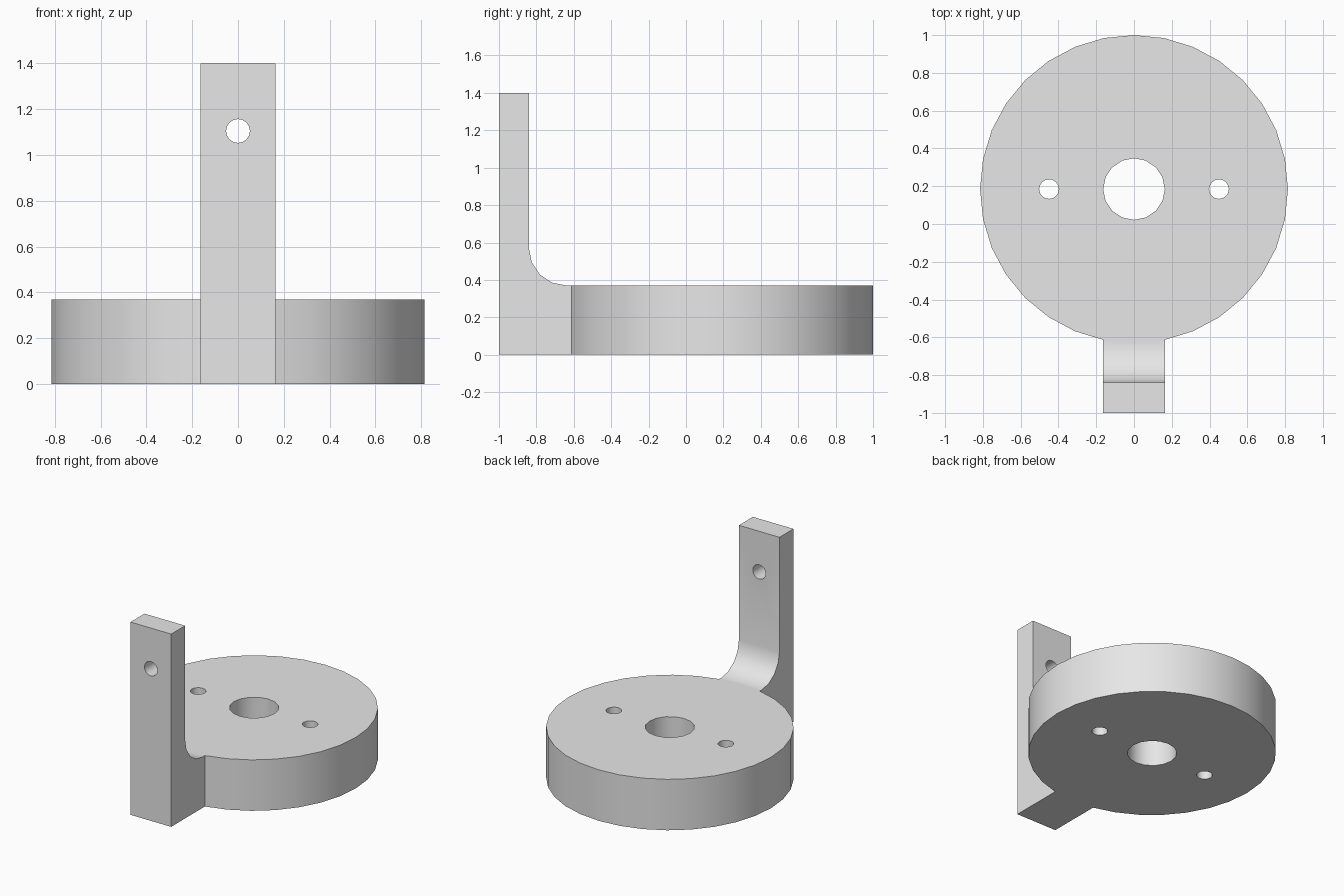
import bpy, bmesh
from math import radians, sin, cos, pi

cube = bpy.data.objects.get("Cube")
if cube:
    bpy.data.objects.remove(cube, do_unlink=True)

DISC_Y, DISC_R, DISC_H = 0.185, 0.815, 0.37
ARM_HALF, ARM_FRONT, ARM_BACK, ARM_TOP = 0.163, -1.0, -0.84, 1.4
FILLET = 0.2

grey = bpy.data.materials.new("light grey")
grey.use_nodes = True
grey.diffuse_color = (0.8, 0.8, 0.8, 1)
grey.node_tree.nodes["Principled BSDF"].inputs["Base Color"].default_value = (0.8, 0.8, 0.8, 1)


def cylinder(name, radius, depth, location, sides, rotation=(0, 0, 0)):
    bpy.ops.mesh.primitive_cylinder_add(vertices=sides, radius=radius, depth=depth,
                                        location=location, rotation=rotation)
    obj = bpy.context.object
    obj.name = name
    obj.data.materials.append(grey)
    return obj


def extrude_x(name, profile, half_width):
    """Solid made by sweeping a (y, z) outline across x."""
    bm = bmesh.new()
    face = bm.faces.new([bm.verts.new((-half_width, y, z)) for y, z in profile])
    side = bmesh.ops.extrude_face_region(bm, geom=[face])
    verts = [v for v in side["geom"] if isinstance(v, bmesh.types.BMVert)]
    bmesh.ops.translate(bm, verts=verts, vec=(2 * half_width, 0, 0))
    bmesh.ops.recalc_face_normals(bm, faces=bm.faces)
    mesh = bpy.data.meshes.new(name)
    bm.to_mesh(mesh)
    bm.free()
    mesh.materials.append(grey)
    obj = bpy.data.objects.new(name, mesh)
    bpy.context.collection.objects.link(obj)
    return obj


def combine(target, tool, operation):
    """Boolean the tool into the target, then discard the tool."""
    mod = target.modifiers.new(operation.lower(), 'BOOLEAN')
    mod.operation, mod.object, mod.solver = operation, tool, 'EXACT'
    bpy.ops.object.select_all(action='DESELECT')
    bpy.context.view_layer.objects.active = target
    target.select_set(True)
    bpy.ops.object.modifier_apply(modifier=mod.name)
    bpy.data.objects.remove(tool, do_unlink=True)


# Round base
bracket = cylinder("base_with_arm", DISC_R, DISC_H, (0, DISC_Y, DISC_H / 2), 32)

# Upright arm, with a rounded inner corner and a foot running into the base
fillet = [(ARM_BACK + FILLET * (1 - cos(a)), DISC_H + FILLET * (1 - sin(a)))
          for a in (i * pi / 8 for i in range(5))]
outline = [(-0.45, 0), (ARM_FRONT, 0), (ARM_FRONT, ARM_TOP), (ARM_BACK, ARM_TOP)]
arm = extrude_x("arm", outline + fillet + [(-0.45, DISC_H)], ARM_HALF)
combine(bracket, arm, 'UNION')

# Centre bore and the two fixing holes
for x, radius in ((0, 0.163), (-0.45, 0.052), (0.45, 0.052)):
    combine(bracket, cylinder("hole", radius, 1, (x, DISC_Y, DISC_H / 2), 16), 'DIFFERENCE')

# Hole through the arm
arm_hole = cylinder("arm_hole", 0.052, 0.6, (0, -0.92, 1.105), 16, (radians(90), 0, 0))
combine(bracket, arm_hole, 'DIFFERENCE')

# Smooth the curved walls, keep the edges sharp
bpy.ops.object.select_all(action='DESELECT')
bracket.select_set(True)
bpy.context.view_layer.objects.active = bracket
bpy.ops.object.shade_smooth_by_angle(angle=radians(30))
